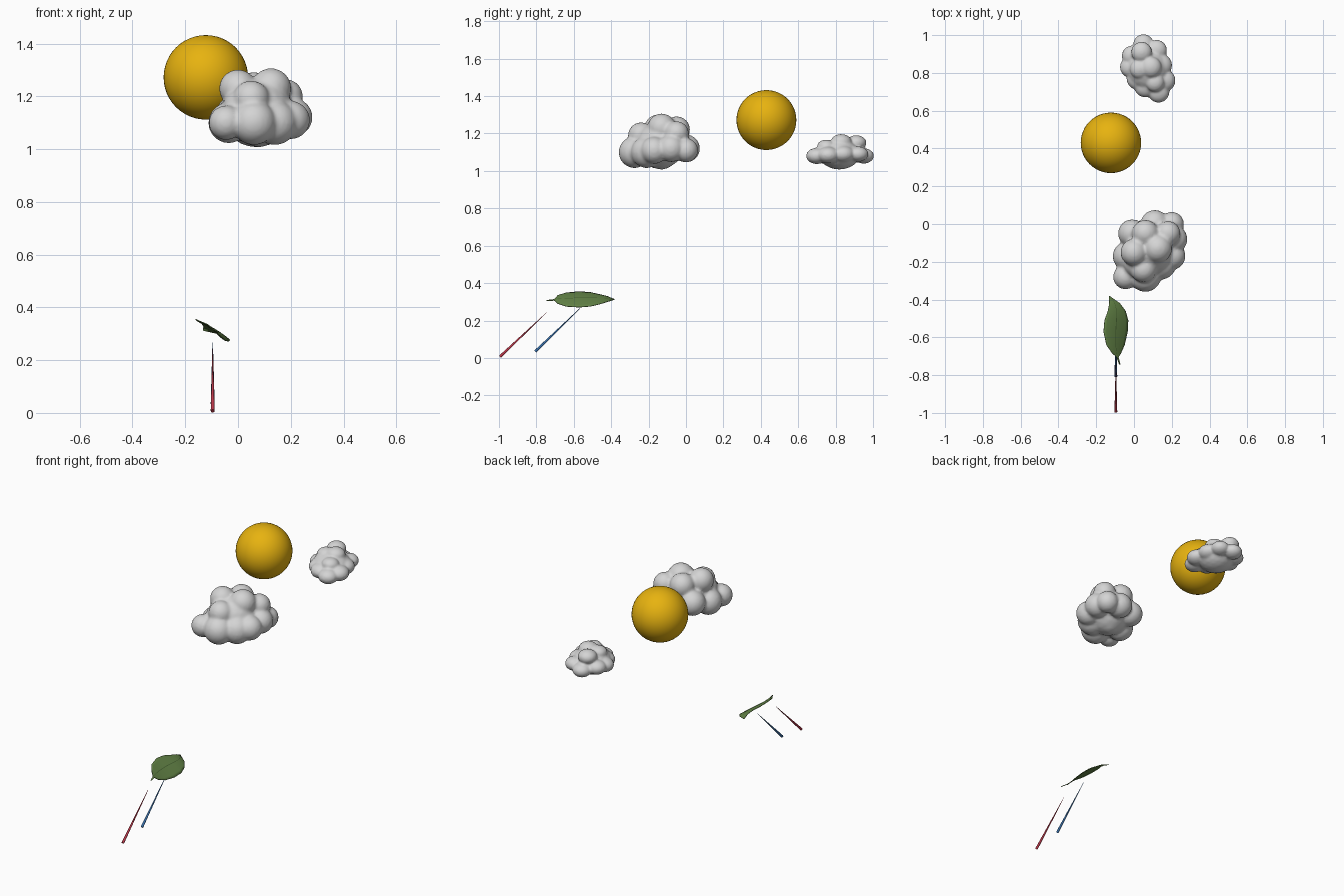
import bpy, bmesh, math
from mathutils import Vector, Matrix

old = bpy.data.objects.get("Cube")
if old:
    bpy.data.objects.remove(old, do_unlink=True)


def material(name, rgb):
    m = bpy.data.materials.new(name)
    m.use_nodes = True
    m.diffuse_color = (*rgb, 1)
    bsdf = m.node_tree.nodes["Principled BSDF"]
    bsdf.inputs["Base Color"].default_value = (*rgb, 1)
    bsdf.inputs["Roughness"].default_value = 0.8
    return m


cloud_grey = material("cloud grey", (0.66, 0.66, 0.66))
sun_yellow = material("sun yellow", (0.80, 0.45, 0.005))
leaf_green = material("leaf green", (0.12, 0.22, 0.06))
vein_green = material("vein green", (0.06, 0.12, 0.03))
spike_red = material("spike red", (0.50, 0.04, 0.07))
spike_blue = material("spike blue", (0.04, 0.16, 0.40))


def add_object(name, bm, *mats):
    mesh = bpy.data.meshes.new(name)
    bm.to_mesh(mesh)
    bm.free()
    for m in mats:
        mesh.materials.append(m)
    ob = bpy.data.objects.new(name, mesh)
    bpy.context.collection.objects.link(ob)
    return ob


def smooth(bm):
    for f in bm.faces:
        f.smooth = True


# Sun
bm = bmesh.new()
bmesh.ops.create_uvsphere(bm, u_segments=48, v_segments=24, radius=0.16)
bmesh.ops.translate(bm, verts=bm.verts, vec=(-0.122, 0.43, 1.272))
smooth(bm)
add_object("sun", bm, sun_yellow)


# Clouds: puffs fused into one soft surface
def cloud(name, puffs, flat, voxel):
    bm = bmesh.new()
    for x, y, z, r in puffs:
        place = Matrix.Translation((x, y, z)) @ Matrix.Diagonal((1, 1, flat, 1))
        bmesh.ops.create_icosphere(bm, subdivisions=3, radius=r, matrix=place)
    ob = add_object(name, bm, cloud_grey)
    remesh = ob.modifiers.new("fuse", 'REMESH')
    remesh.mode = 'VOXEL'
    remesh.voxel_size = voxel
    remesh.use_smooth_shade = True
    soften = ob.modifiers.new("soften", 'SMOOTH')
    soften.factor = 0.5
    soften.iterations = 5


cloud("large_cloud", [
    (.08, -.14, 1.14, .13), (.11, 0, 1.12, .075), (.20, 0, 1.11, .065),
    (.21, -.08, 1.12, .073), (.20, -.17, 1.11, .073), (.14, -.21, 1.1, .085),
    (.06, -.275, 1.1, .085), (-.045, -.28, 1.1, .066), (-.035, -.17, 1.1, .078),
    (-.01, -.05, 1.13, .075), (.03, -.2, 1.15, .09), (.125, -.13, 1.23, .077),
    (0, -.15, 1.23, .072), (.06, -.05, 1.22, .072), (.18, -.05, 1.2, .066),
    (.05, -.24, 1.19, .07), (.08, -.13, 1.085, .078)], 1, 0.009)

cloud("small_cloud", [
    (.07, .82, 1.09, .11), (.05, .95, 1.08, .055), (.12, .92, 1.09, .055),
    (.14, .84, 1.09, .062), (.16, .76, 1.085, .06), (.13, .70, 1.08, .058),
    (.06, .73, 1.085, .06), (.02, .77, 1.085, .06), (-.02, .83, 1.085, .055),
    (-.01, .89, 1.09, .055), (.04, .91, 1.15, .055), (.09, .83, 1.155, .056),
    (.11, .75, 1.13, .05), (.03, .82, 1.145, .052)], 0.75, 0.007)


# Slanted tapering spikes
def spike(name, base, tip, mat):
    base, tip = Vector(base), Vector(tip)
    axis = tip - base
    place = (Matrix.Translation((base + tip) / 2)
             @ axis.to_track_quat('Z', 'Y').to_matrix().to_4x4())
    bm = bmesh.new()
    bmesh.ops.create_cone(bm, cap_ends=True, segments=16, radius1=0.0075,
                          radius2=0.001, depth=axis.length, matrix=place)
    ob = add_object(name, bm, mat)
    for f in ob.data.polygons:
        f.use_smooth = len(f.vertices) == 4


spike("red_spike", (-.096, -.994, .007), (-.096, -.746, .242), spike_red)
spike("blue_spike", (-.096, -.806, .034), (-.096, -.566, .266), spike_blue)

# Leaf: cross rows of (y, left x, right x, left z, right z), tilted to one side
rows = [
    (-.745, -.078, -.072, .308, .305), (-.705, -.092, -.082, .313, .307),
    (-.685, -.115, -.07, .335, .290), (-.64, -.146, -.05, .348, .275),
    (-.57, -.161, -.034, .355, .271), (-.51, -.156, -.031, .350, .276),
    (-.46, -.138, -.045, .339, .288), (-.42, -.131, -.075, .329, .300),
    (-.382, -.132, -.129, .313, .312)]
STEPS = 9
bm = bmesh.new()
grid = []
for y, xl, xr, zl, zr in rows:
    line = []
    for i in range(STEPS + 1):
        # narrow centre column for the midrib
        t = i / STEPS
        if i in (4, 5):
            t = 0.485 if i == 4 else 0.515
        sag = 0.06 * (xr - xl) * math.sin(math.pi * t)
        line.append(bm.verts.new((xl + (xr - xl) * t, y, zl + (zr - zl) * t + sag)))
    grid.append(line)
for a, b in zip(grid, grid[1:]):
    for i in range(STEPS):
        f = bm.faces.new((a[i], a[i + 1], b[i + 1], b[i]))
        f.material_index = 1 if i == STEPS // 2 else 0
smooth(bm)
leaf = add_object("leaf", bm, leaf_green, vein_green)
thick = leaf.modifiers.new("thickness", 'SOLIDIFY')
thick.thickness = 0.003
thick.offset = 0
